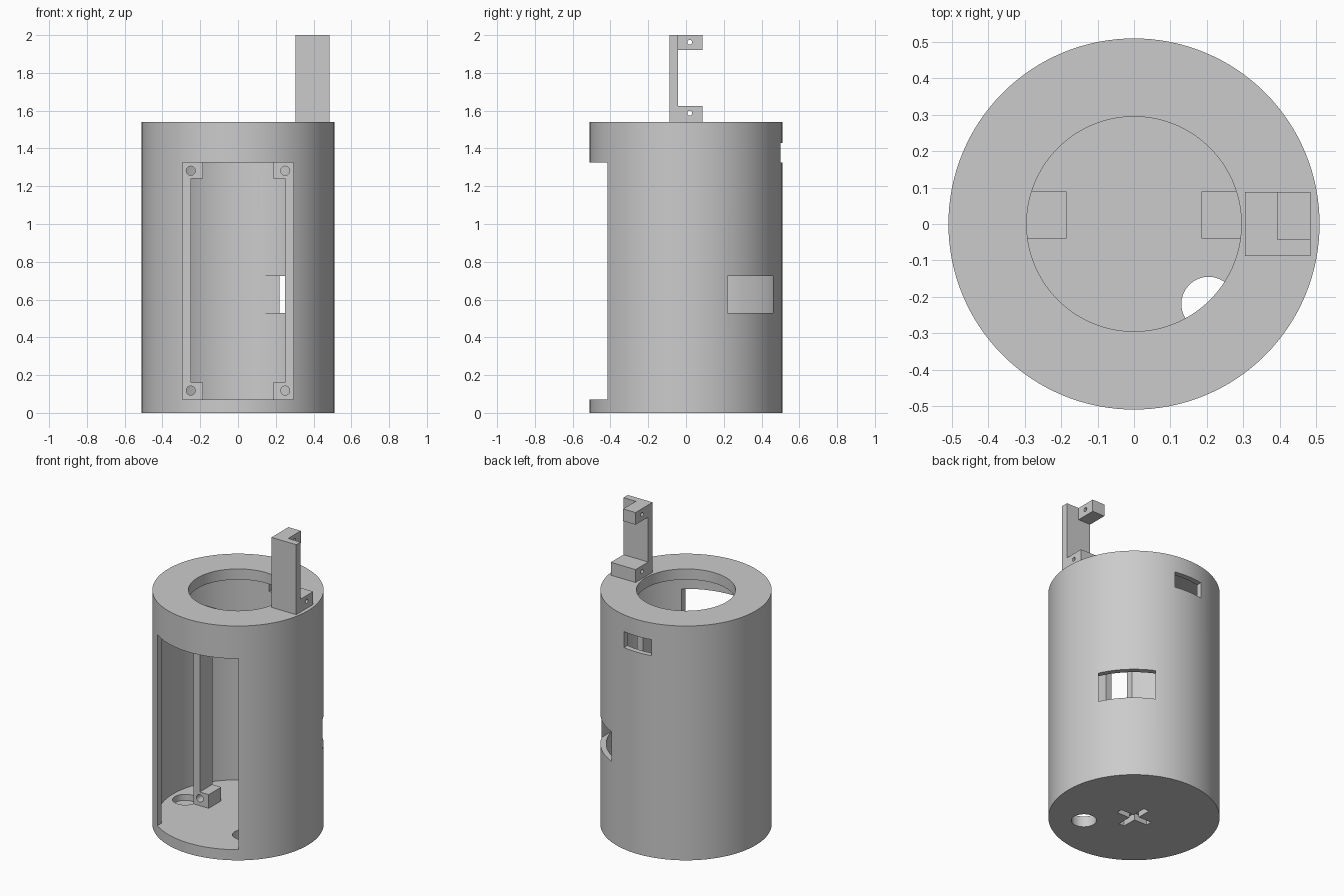
import bpy, bmesh, math
from mathutils import Matrix, Vector

if "Cube" in bpy.data.objects:
    bpy.data.objects.remove(bpy.data.objects["Cube"], do_unlink=True)

grey = bpy.data.materials.new("light_grey")
grey.use_nodes = True
COLOUR = (0.6, 0.6, 0.6, 1)
grey.diffuse_color = COLOUR
grey.node_tree.nodes["Principled BSDF"].inputs["Base Color"].default_value = COLOUR

OUTER, CAVITY, BORE = 0.51, 0.475, 0.295
FLOOR, LIP, TOP = 0.07, 1.47, 1.54


def make(name, bm):
    bmesh.ops.recalc_face_normals(bm, faces=bm.faces)
    mesh = bpy.data.meshes.new(name)
    bm.to_mesh(mesh)
    bm.free()
    mesh.materials.append(grey)
    obj = bpy.data.objects.new(name, mesh)
    bpy.context.collection.objects.link(obj)
    return obj


def box(name, low, high):
    low, high = Vector(low), Vector(high)
    bm = bmesh.new()
    bmesh.ops.create_cube(bm, size=1, matrix=Matrix.Translation((low + high) / 2)
                          @ Matrix.Diagonal((*(high - low), 1)))
    return make(name, bm)


def rod(name, centre, axis, radius, length):
    bm = bmesh.new()
    turn = Vector(axis).to_track_quat("Z", "Y").to_matrix().to_4x4()
    bmesh.ops.create_cone(bm, cap_ends=True, segments=32, radius1=radius, radius2=radius,
                          depth=length, matrix=Matrix.Translation(centre) @ turn)
    return make(name, bm)


def apply_boolean(obj, other, operation="DIFFERENCE"):
    mod = obj.modifiers.new("boolean", "BOOLEAN")
    mod.operation, mod.solver, mod.object = operation, "EXACT", other
    bpy.context.view_layer.update()
    graph = bpy.context.evaluated_depsgraph_get()
    result = bpy.data.meshes.new_from_object(obj.evaluated_get(graph))
    obj.modifiers.clear()
    obj.data = result
    bpy.data.objects.remove(other, do_unlink=True)


def smooth(obj):
    bpy.ops.object.select_all(action="DESELECT")
    obj.select_set(True)
    bpy.context.view_layer.objects.active = obj
    bpy.ops.object.shade_smooth_by_angle(angle=math.radians(25))


# Hollow housing with a floor and an inward lip at the top
bm = bmesh.new()
profile = [(0, 0), (OUTER, 0), (OUTER, TOP), (BORE, TOP), (BORE, LIP),
           (CAVITY, LIP), (CAVITY, FLOOR), (0, FLOOR)]
verts = [bm.verts.new((r, 0, z)) for r, z in profile]
edges = [bm.edges.new(pair) for pair in zip(verts, verts[1:])]
bmesh.ops.spin(bm, geom=verts + edges, axis=(0, 0, 1), cent=(0, 0, 0),
               angle=math.tau, steps=128, use_duplicate=False)
bmesh.ops.remove_doubles(bm, verts=bm.verts, dist=0.0001)
housing = make("housing", bm)

# Front window, side port and back slot
apply_boolean(housing, box("window_cutter", (-0.295, -0.7, FLOOR), (0.295, -0.2, 1.325)))
apply_boolean(housing, box("port_cutter", (0.1, 0.1, 0.53), (0.46, 0.46, 0.725)))
apply_boolean(housing, box("slot_cutter", (-0.1, 0.3, 1.325), (0.1, 0.7, 1.43)))

# Cable hole through the floor, blind recess in it, cross recess underneath
apply_boolean(housing, rod("cable_cutter", (0.205, -0.22, 0.03), (0, 0, 1), 0.075, 0.3))
apply_boolean(housing, rod("recess_cutter", (-0.37, -0.02, 0.08), (0, 0, 1), 0.075, 0.1))
for a, b in ((0.115, 0.02), (0.02, 0.115)):
    apply_boolean(housing, box("cross_cutter", (-a, -b, -0.05), (a, b, 0.045)))
smooth(housing)

# Inner mounting brackets, one on each side
for side, name in ((1, "left_inner_bracket"), (-1, "right_inner_bracket")):
    def block(x0, x1, z0, z1):
        xs = sorted((side * x0, side * x1))
        return box(name, (xs[0], -0.04, z0), (xs[1], 0.09, z1))
    bracket = block(0.25, 0.295, FLOOR, 1.325)
    for z0, z1 in ((FLOOR, 0.16), (1.24, 1.325)):
        apply_boolean(bracket, block(0.185, 0.295, z0, z1), "UNION")
    for z in (0.118, 1.282):
        apply_boolean(bracket, rod("screw_cutter", (side * 0.25, 0, z), (0, 1, 0), 0.024, 0.5))
    smooth(bracket)

# Outer bracket standing on the rim: plate, full lower arm, half-width upper arm
outer = box("top_bracket", (0.305, -0.088, TOP), (0.485, -0.043, 2))
apply_boolean(outer, box("lower_arm", (0.305, -0.088, TOP), (0.485, 0.088, 1.625)), "UNION")
apply_boolean(outer, box("upper_arm", (0.305, -0.088, 1.92), (0.395, 0.088, 2)), "UNION")
for z in (1.587, 1.962):
    apply_boolean(outer, rod("pin_cutter", (0.4, 0.02, z), (1, 0, 0), 0.013, 0.5))
smooth(outer)
